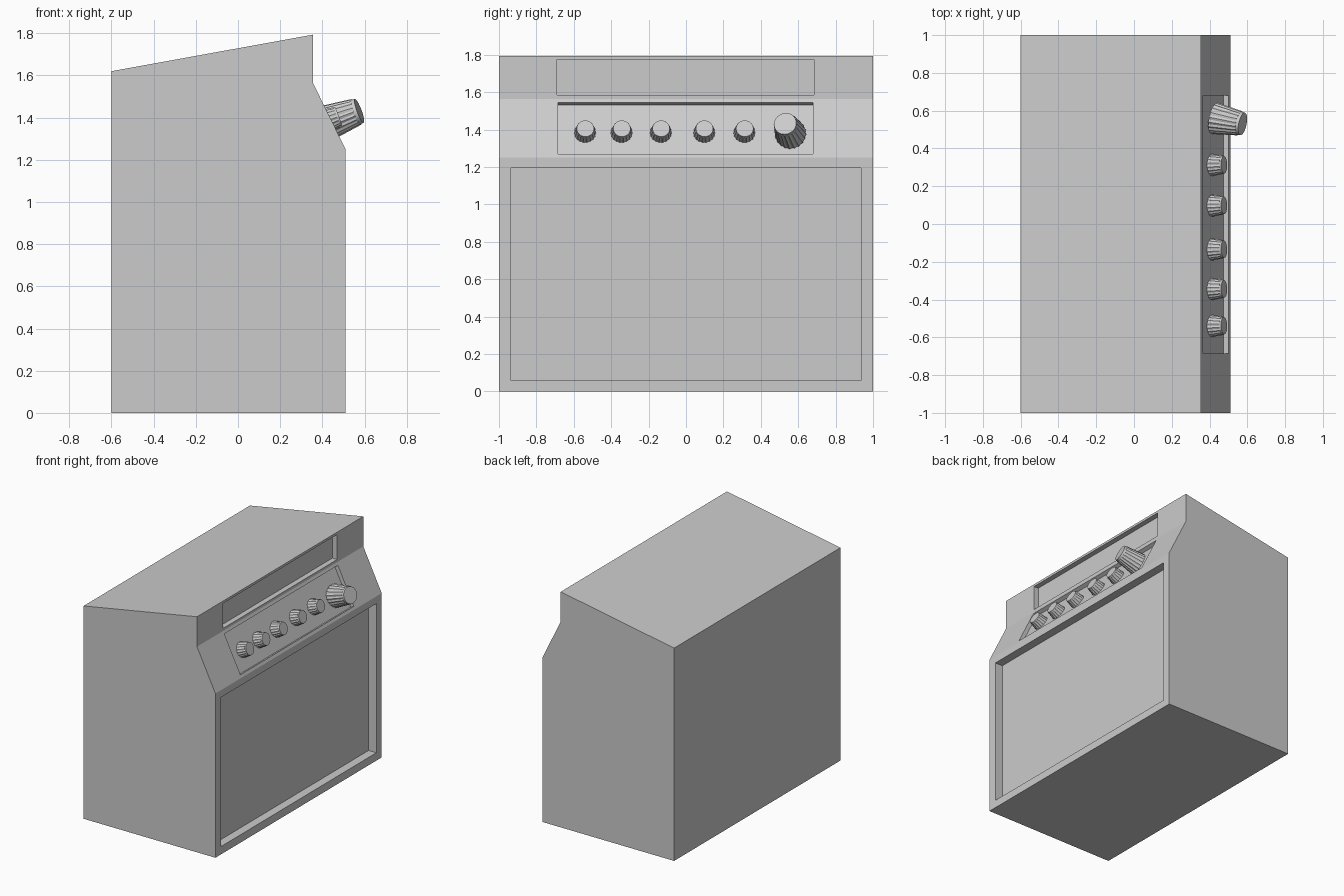
import bpy, bmesh, math
from mathutils import Vector, Matrix

if "Cube" in bpy.data.objects:
    bpy.data.objects.remove(bpy.data.objects["Cube"])

def make_object(name, bm):
    bmesh.ops.recalc_face_normals(bm, faces=bm.faces[:])
    me = bpy.data.meshes.new(name)
    bm.to_mesh(me)
    bm.free()
    ob = bpy.data.objects.new(name, me)
    bpy.context.collection.objects.link(ob)
    return ob

def extrude_profile(name, pts, y0, y1):
    """Closed (x, z) profile extruded along y."""
    bm = bmesh.new()
    f = bm.faces.new([bm.verts.new((x, y0, z)) for x, z in pts])
    r = bmesh.ops.extrude_face_region(bm, geom=[f])
    bmesh.ops.translate(bm, vec=(0, y1 - y0, 0),
                        verts=[v for v in r["geom"] if isinstance(v, bmesh.types.BMVert)])
    return make_object(name, bm)

def recess(body, name, p, q, depth, y0, y1):
    """Cut a pocket of given depth into the face running from p (low) to q (high) in xz."""
    p, q = Vector(p), Vector(q)
    d = (q - p).normalized()
    n = Vector((d.y, -d.x))                      # outward normal
    pts = [p - n * depth, p + n * 0.1, q + n * 0.1, q - n * depth]
    cutter = extrude_profile(name, pts, y0, y1)
    cutter.hide_render = True
    cutter.hide_viewport = False
    mod = body.modifiers.new(name, 'BOOLEAN')
    mod.operation, mod.solver, mod.object = 'DIFFERENCE', 'EXACT', cutter
    bpy.context.view_layer.objects.active = body
    bpy.ops.object.modifier_apply(modifier=name)
    bpy.data.objects.remove(cutter)

def knob(name, base, tip, r0, r1, ribs=18):
    """Tapered knob with a ribbed skirt and a round flat cap."""
    base, tip = Vector(base), Vector(tip)
    axis = tip - base
    rot = axis.to_track_quat('Z', 'Y').to_matrix().to_4x4()
    m = Matrix.Translation(base) @ rot
    n = ribs * 2
    length = axis.length
    rings = []
    bm = bmesh.new()
    for t, flute in ((0, 0.94), (0.9, 0.94), (0.9, 1.0), (1, 1.0)):
        r = r0 + (r1 - r0) * t
        if flute == 1.0:
            r = r1 * (0.98 if t < 1 else 0.96)
        rings.append([bm.verts.new(m @ Vector((
            r * (flute if i % 2 else 1) * math.cos(math.tau * i / n),
            r * (flute if i % 2 else 1) * math.sin(math.tau * i / n),
            t * length))) for i in range(n)])
    for a, b in zip(rings, rings[1:]):
        for i in range(n):
            j = (i + 1) % n
            bm.faces.new((a[i], a[j], b[j], b[i]))
    bm.faces.new(rings[0][::-1])
    bm.faces.new(rings[-1])
    return make_object(name, bm)

# cabinet with slanted control face and sloping top
profile = [(-0.6, 0), (0.51, 0), (0.51, 1.25), (0.355, 1.565), (0.355, 1.793), (-0.6, 1.62)]
cabinet = extrude_profile("cabinet", profile, -1, 1)

# recessed speaker panel, control panel and upper strip
recess(cabinet, "speaker_recess", (0.51, 0.06), (0.51, 1.195), 0.065, -0.935, 0.935)
recess(cabinet, "control_recess", (0.5002, 1.27), (0.3648, 1.545), 0.03, -0.685, 0.68)
recess(cabinet, "upper_recess", (0.355, 1.585), (0.355, 1.775), 0.04, -0.69, 0.685)

# five small knobs and one big volume knob
for i, y in enumerate((-0.54, -0.345, -0.135, 0.097, 0.312)):
    knob(f"small_knob_{i + 1}", (0.402, y, 1.378), (0.477, y + 0.002, 1.406), 0.06, 0.048)
knob("big_knob", (0.425, 0.56, 1.376), (0.575, 0.53, 1.432), 0.085, 0.063, 20)
